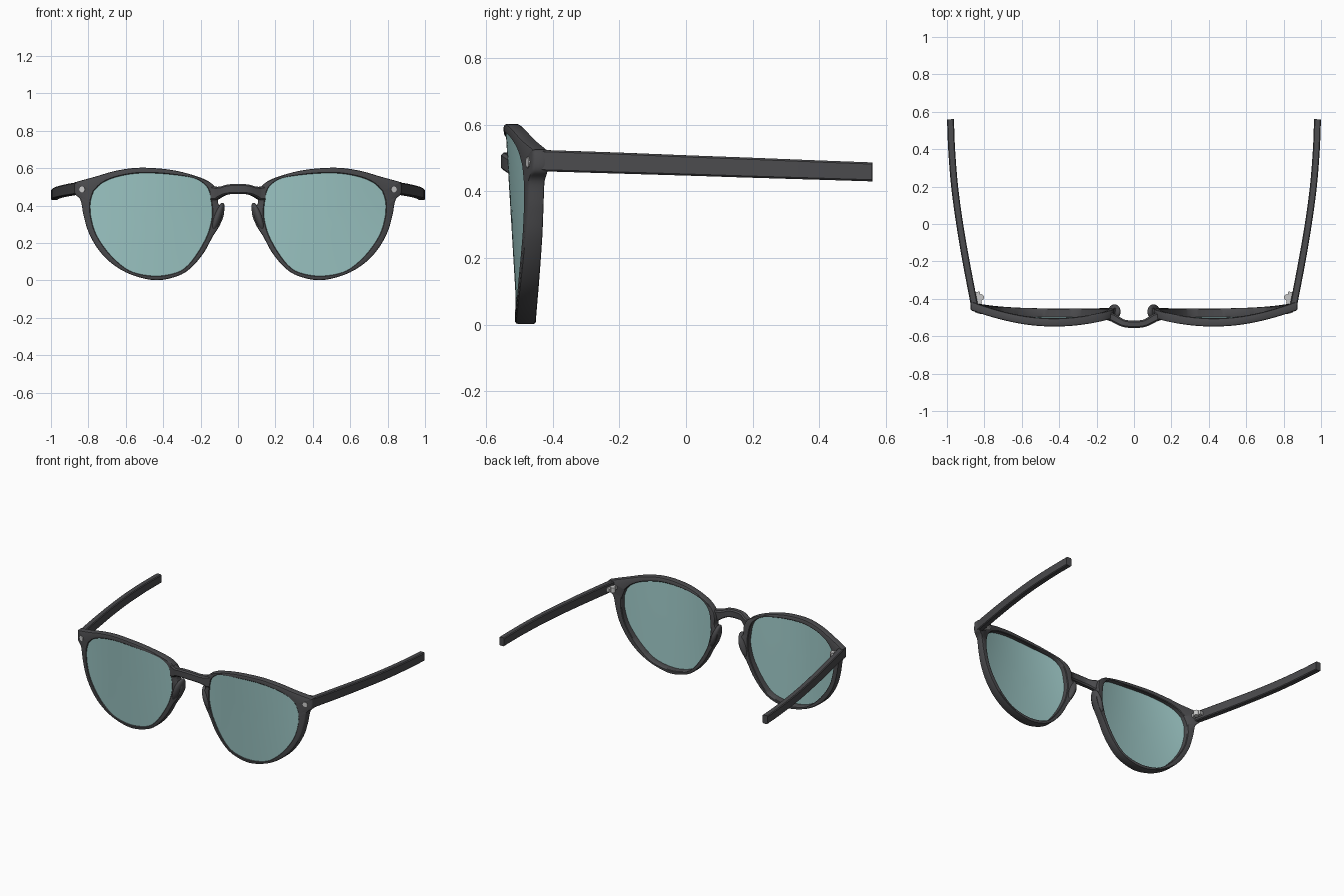
import bpy, bmesh, math
from mathutils import Vector, Matrix

if "Cube" in bpy.data.objects:
    bpy.data.objects.remove(bpy.data.objects["Cube"])


def material(name, rgba):
    m = bpy.data.materials.new(name)
    m.diffuse_color = rgba
    m.use_nodes = True
    m.node_tree.nodes["Principled BSDF"].inputs["Base Color"].default_value = m.diffuse_color
    return m


FRAME = material("dark grey frame", (0.07, 0.07, 0.075, 1))
LENS = material("teal lens", (0.33, 0.56, 0.55, 0.88))
METAL = material("light metal", (0.58, 0.58, 0.58, 1))


def finish(name, bm, mat, mirror=True, angle=35):
    bmesh.ops.recalc_face_normals(bm, faces=bm.faces)
    me = bpy.data.meshes.new(name)
    bm.to_mesh(me)
    bm.free()
    ob = bpy.data.objects.new(name, me)
    bpy.context.collection.objects.link(ob)
    me.materials.append(mat)
    bpy.ops.object.select_all(action='DESELECT')
    ob.select_set(True)
    bpy.context.view_layer.objects.active = ob
    bpy.ops.object.shade_smooth_by_angle(angle=math.radians(angle))
    if mirror:
        ob.modifiers.new("Mirror", 'MIRROR').use_clip = False
    return ob


def spline(pts, n, closed):
    """Catmull-Rom through points of any dimension."""
    out, c = [], len(pts)
    get = (lambda i: pts[i % c]) if closed else (lambda i: pts[max(0, min(c - 1, i))])
    for i in range(c if closed else c - 1):
        p = [get(i + k) for k in (-1, 0, 1, 2)]
        for j in range(n):
            t = j / n
            out.append([0.5 * (2 * b + (d - a) * t + (2 * a - 5 * b + 4 * d - e) * t * t
                               + (3 * b - a - 3 * d + e) * t ** 3) for a, b, d, e in zip(*p)])
    if not closed:
        out.append(list(pts[-1]))
    return out


def front_y(x, z):
    """Wrapped and tilted front surface of the frame."""
    return -0.547 + (0.2 + 0.4 * z) * (x - 0.42) ** 2 + 0.06 * (0.57 - z)


def skin(bm, rings, closed):
    vs = [[bm.verts.new(p) for p in r] for r in rings]
    m = len(vs[0])
    for i in range(len(vs) if closed else len(vs) - 1):
        a, b = vs[i], vs[(i + 1) % len(vs)]
        for j in range(m):
            bm.faces.new((a[j], a[(j + 1) % m], b[(j + 1) % m], b[j]))
    if not closed:
        bm.faces.new(vs[0])
        bm.faces.new(vs[-1])


def sweep(name, pts, bev, mirror):
    """Chamfered bar along rows of x, y, z, width, height."""
    bm, rings = bmesh.new(), []
    for i, (x, y, z, w, h) in enumerate(pts):
        a, b = pts[max(0, i - 1)], pts[min(len(pts) - 1, i + 1)]
        side = Vector((b[1] - a[1], a[0] - b[0], 0)).normalized()
        w, h = w / 2, h / 2
        sec = [(w, h - bev), (w - bev, h), (bev - w, h), (-w, h - bev),
               (-w, bev - h), (bev - w, -h), (w - bev, -h), (w, bev - h)]
        rings.append([Vector((x, y, z + q)) + side * p for p, q in sec])
    skin(bm, rings, False)
    return finish(name, bm, FRAME, mirror)


# Rim outline: outer x, z and matching lens opening x, z
RIM = [(.075, .365, .138, .36), (.105, .41, .143, .42), (.107, .46, .152, .47),
       (.13, .508, .175, .51), (.20, .55, .235, .547), (.35, .59, .37, .568),
       (.52, .603, .52, .574), (.65, .587, .64, .556), (.76, .556, .72, .525),
       (.86, .528, .765, .485), (.872, .52, .775, .467), (.872, .465, .787, .43),
       (.842, .43, .79, .395), (.826, .35, .786, .34), (.80, .26, .762, .255),
       (.75, .17, .71, .17), (.68, .095, .64, .095), (.58, .035, .56, .044),
       (.45, .002, .44, .024), (.34, .018, .33, .042), (.26, .06, .27, .08),
       (.185, .145, .215, .15), (.135, .235, .168, .235), (.095, .30, .147, .30)]
loop = spline(RIM, 6, True)

# Rims with rounded section
bm, rings = bmesh.new(), []
for ox, oz, ix, iz in loop:
    c = min(0.3, 0.008 / math.hypot(ox - ix, oz - iz))
    T = 0.062 - 0.03 * oz
    prof = [(0, .008), (c * .3, .0025), (c, 0), (1 - c / 2, 0), (1, .004), (1, T - .004),
            (1 - c / 2, T), (c, T), (c * .3, T - .0025), (0, T - .008)]
    ring = []
    for u, d in prof:
        x, z = ox + (ix - ox) * u, oz + (iz - oz) * u
        ring.append((x, front_y(x, z) + d, z))
    rings.append(ring)
skin(bm, rings, True)
finish("rim", bm, FRAME)

# Lenses: concentric rings following the front surface, front and back skins
bm = bmesh.new()
CX, CZ, R = 0.46, 0.31, 8
rings = []
for d, order in ((0.006, range(1, R + 1)), (0.016, range(R, 0, -1))):
    for k in order:
        ring = []
        for _, _, ix, iz in loop:
            s = k / R * 1.006
            x, z = CX + (ix - CX) * s, CZ + (iz - CZ) * s
            ring.append((x, front_y(x, z) + d, z))
        rings.append(ring)
skin(bm, rings, False)
finish("lens", bm, LENS)

# Keyhole bridge
half = [(0, -.536, .490, .040, .053), (.05, -.532, .487, .040, .053),
        (.085, -.517, .476, .042, .054), (.115, -.500, .466, .044, .070),
        (.142, -.492, .467, .044, .075)]
path = [(-p[0],) + p[1:] for p in half[:0:-1]] + half
sweep("bridge", spline(path, 5, False), .008, False)

# Temple arms
arm = [(.853, -.435, .4925, .038, .064), (.898, -.2, .485, .038, .063),
       (.932, 0, .478, .037, .061), (.959, .2, .471, .037, .060),
       (.975, .4, .464, .037, .058), (.981, .56, .4585, .037, .057)]
sweep("temple_arm", spline(arm, 5, False), .005, True)

# Nose pads
bm = bmesh.new()
bmesh.ops.create_uvsphere(bm, u_segments=24, v_segments=14, radius=1,
                          matrix=Matrix.Translation((.108, -.474, .335))
                          @ Matrix.Rotation(-.33, 4, 'Y') @ Matrix.Rotation(.15, 4, 'Z')
                          @ Matrix.Diagonal((.024, .045, .085, 1)))
finish("nose_pad", bm, FRAME)

# Hinges: leaf plate and barrel behind each endpiece
bm = bmesh.new()
bmesh.ops.create_cube(bm, size=1, matrix=Matrix.Translation((.832, -.395, .49))
                      @ Matrix.Rotation(-.19, 4, 'Z') @ Matrix.Diagonal((.026, .065, .024, 1)))
bmesh.ops.create_cone(bm, cap_ends=True, segments=16, radius1=.017, radius2=.017, depth=.034,
                      matrix=Matrix.Translation((.819, -.392, .49)))
finish("hinge", bm, METAL)

# Front rivets
bm = bmesh.new()
bmesh.ops.create_cone(bm, cap_ends=True, segments=8, radius1=.016, radius2=.016, depth=.012,
                      matrix=Matrix.Translation((.832, front_y(.832, .487) + .003, .487))
                      @ Matrix.Rotation(.32, 4, 'Z') @ Matrix.Rotation(math.pi / 2, 4, 'X'))
finish("rivet", bm, METAL)
